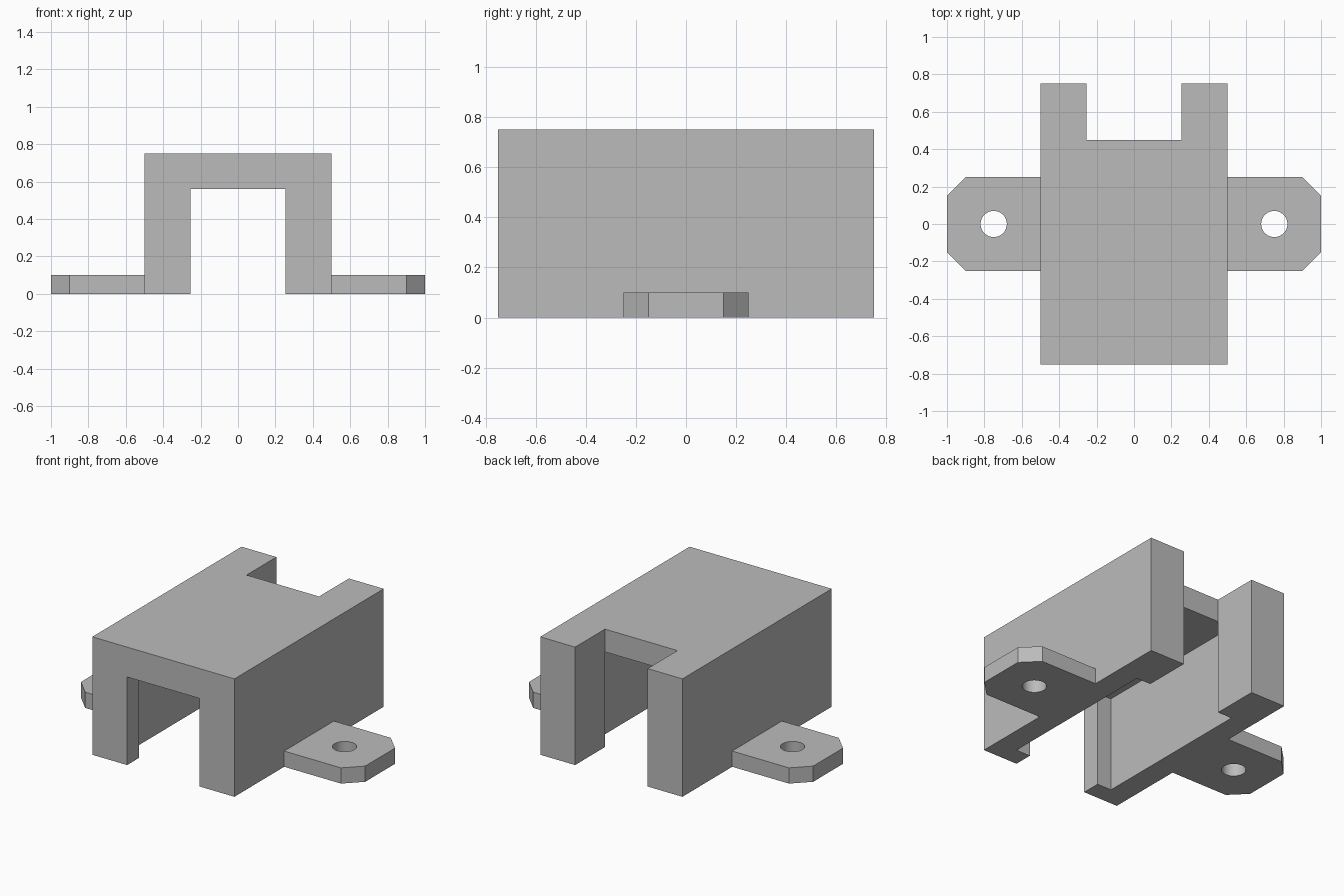
import bpy
import bmesh
from math import cos, sin, tau

cube = bpy.data.objects.get("Cube")
if cube:
    bpy.data.objects.remove(cube, do_unlink=True)

grey = bpy.data.materials.new("plain grey")
grey.use_nodes = True
grey.diffuse_color = (0.5, 0.5, 0.5, 1)
grey.node_tree.nodes["Principled BSDF"].inputs["Base Color"].default_value = (0.5, 0.5, 0.5, 1)


def prism(name, outline, z0, z1):
    """Extrude a flat outline in plan from z0 up to z1."""
    bm = bmesh.new()
    base = bm.faces.new([bm.verts.new((x, y, z0)) for x, y in outline])
    top = bmesh.ops.extrude_face_region(bm, geom=[base])["geom"]
    bmesh.ops.translate(bm, vec=(0, 0, z1 - z0),
                        verts=[v for v in top if isinstance(v, bmesh.types.BMVert)])
    bmesh.ops.recalc_face_normals(bm, faces=bm.faces)
    mesh = bpy.data.meshes.new(name)
    bm.to_mesh(mesh)
    bm.free()
    mesh.materials.append(grey)
    obj = bpy.data.objects.new(name, mesh)
    bpy.context.collection.objects.link(obj)
    return obj


def block(name, half_width, y0, y1, z0, z1):
    w = half_width
    return prism(name, [(-w, y0), (w, y0), (w, y1), (-w, y1)], z0, z1)


def combine(target, tool, operation):
    """Apply a boolean, then discard the tool."""
    mod = target.modifiers.new(tool.name, 'BOOLEAN')
    mod.operation = operation
    mod.solver = 'EXACT'
    mod.object = tool
    bpy.context.view_layer.objects.active = target
    bpy.ops.object.modifier_apply(modifier=mod.name)
    bpy.data.objects.remove(tool, do_unlink=True)


# Housing with its doorway, wider inner chamber and open slot at the back
OPENING = 0.255
housing = block("mounting_housing", 0.5, -0.75, 0.75, 0, 0.75)
combine(housing, block("doorway", OPENING, -1, 0, -0.2, 0.56), 'DIFFERENCE')
combine(housing, block("chamber", 0.355, -0.63, 0.45, -0.2, 0.605), 'DIFFERENCE')
combine(housing, block("back_slot", OPENING, 0.45, 1, -0.2, 1), 'DIFFERENCE')

# Chamfered screw tabs, one on each side
for side, label in ((1, "left"), (-1, "right")):
    half = [(0.45, 0.25), (0.9, 0.25), (1, 0.15)]
    outline = half + [(x, -y) for x, y in reversed(half)]
    tab = prism(label + "_tab", [(side * x, y) for x, y in outline], 0, 0.1)
    hole = [(side * 0.75 + 0.07 * cos(tau * i / 48), 0.07 * sin(tau * i / 48)) for i in range(48)]
    combine(tab, prism("screw_hole", hole, -0.1, 0.2), 'DIFFERENCE')
    combine(housing, tab, 'UNION')

# Crisp corners, smooth hole walls
bpy.ops.object.select_all(action='DESELECT')
housing.select_set(True)
bpy.context.view_layer.objects.active = housing
bpy.ops.object.shade_smooth_by_angle(angle=0.5)
